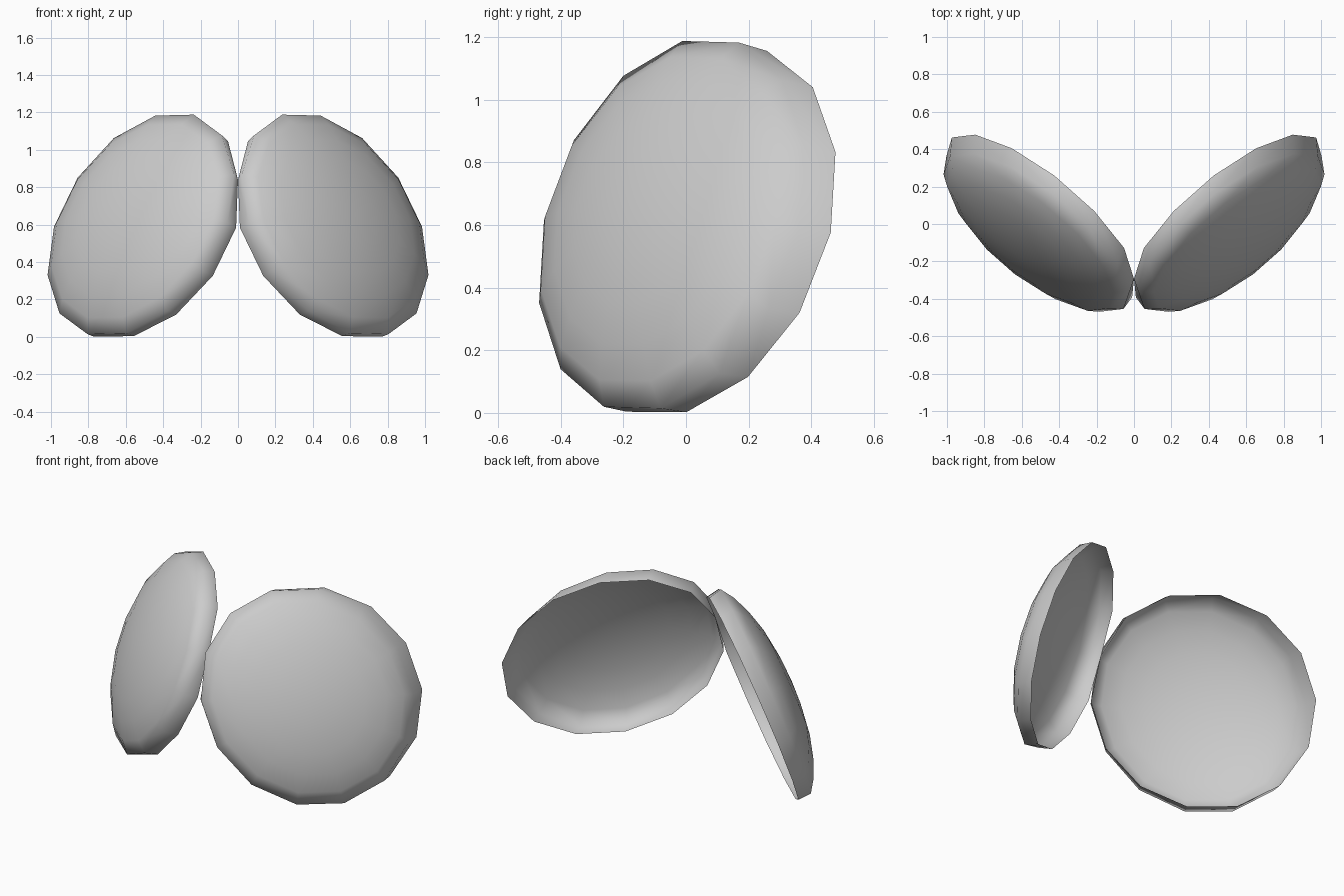
import bpy, bmesh
from math import sin, cos, pi
from mathutils import Vector

cube = bpy.data.objects.get("Cube")
if cube:
    bpy.data.objects.remove(cube, do_unlink=True)

# One plain grey for both shells
grey = bpy.data.materials.new("light_grey")
grey.use_nodes = True
colour = (0.6, 0.6, 0.6, 1)
grey.diffuse_color = colour
grey.node_tree.nodes["Principled BSDF"].inputs["Base Color"].default_value = colour

SEGMENTS = 14
CENTRE = Vector((0.492, 0.035, 0.58))

# Local frame of the bowl: u and v span the rim, axis points out of the dome
u = Vector((0.28, -0.034, -0.578)).normalized()
v = Vector((0.43, 0.446, 0.128)).normalized()
axis = u.cross(v).normalized()

# Rings from the open rim to the dome: radius along u, along v, inward lean, height
PROFILE = [
    (0.643, 0.633, 0.0, 0.0),
    (0.653, 0.604, 0.034, 0.082),
    (0.575, 0.545, 0.034, 0.134),
    (0.465, 0.44, 0.03, 0.18),
    (0.335, 0.315, 0.03, 0.217),
    (0.17, 0.16, 0.03, 0.24),
    (0.0, 0.0, 0.03, 0.25),
]


def make_shell(name, side):
    bm = bmesh.new()

    def add_vert(ring, seg):
        ru, rv, lean, height = ring
        a = 2 * pi * seg / SEGMENTS
        p = CENTRE + axis * height + u * ru * cos(a) + v * (rv * sin(a) - lean)
        # The inner edge stops at the centre line
        return bm.verts.new((max(p.x, 0) * side, p.y, p.z))

    rings = [[add_vert(ring, s) for s in range(SEGMENTS)] for ring in PROFILE[:-1]]
    pole = add_vert(PROFILE[-1], 0)
    for s in range(SEGMENTS):
        t = (s + 1) % SEGMENTS
        for low, high in zip(rings, rings[1:]):
            bm.faces.new((low[s], low[t], high[t], high[s]))
        bm.faces.new((rings[-1][s], rings[-1][t], pole))
    for face in bm.faces:
        face.smooth = True
    # Keep the normals outward on the mirrored side
    if side < 0:
        bmesh.ops.reverse_faces(bm, faces=bm.faces[:])
    mesh = bpy.data.meshes.new(name)
    bm.to_mesh(mesh)
    bm.free()
    mesh.materials.append(grey)
    obj = bpy.data.objects.new(name, mesh)
    bpy.context.collection.objects.link(obj)


# Two open bowls touching along the centre line
make_shell("left_shell", 1)
make_shell("right_shell", -1)
